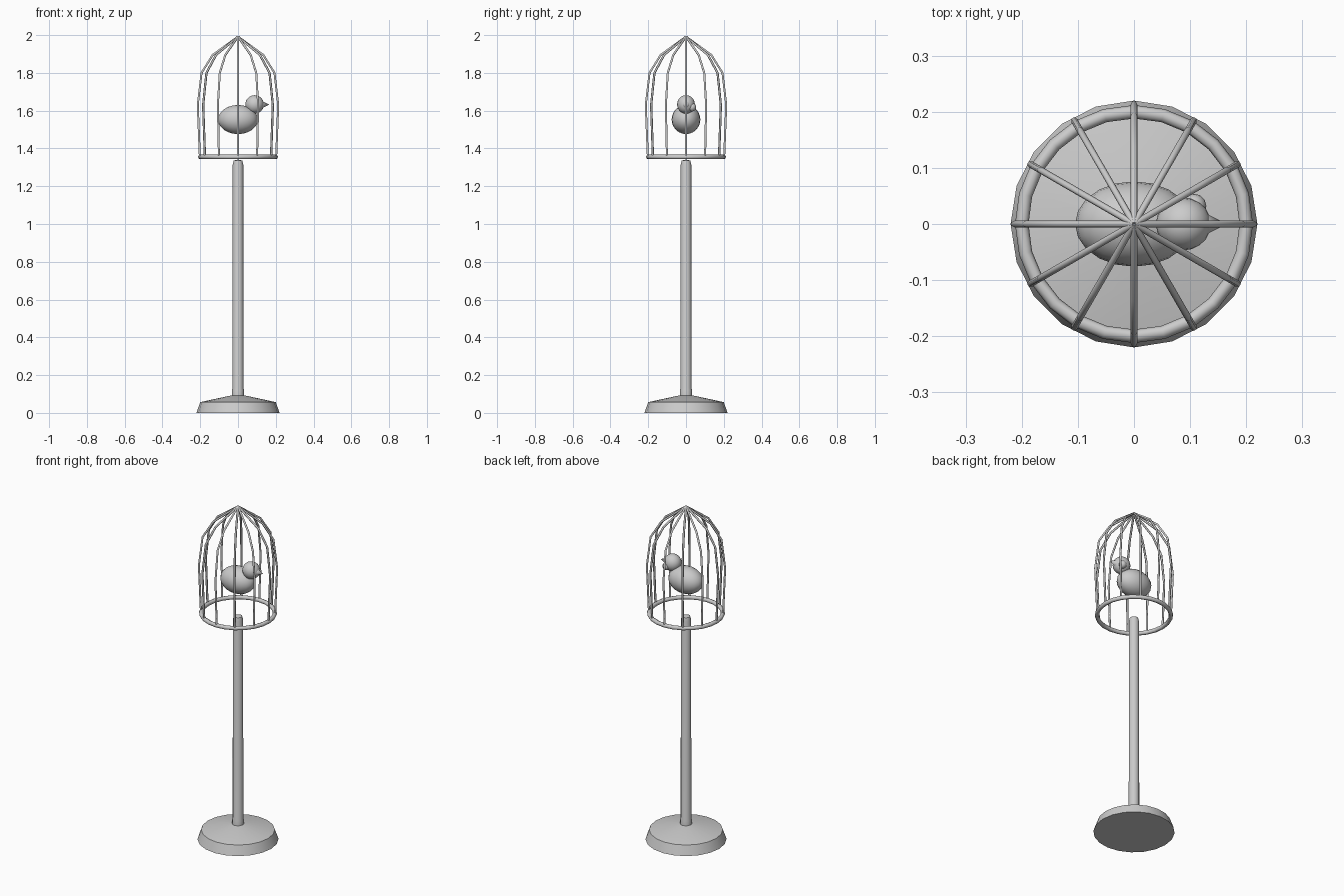
import bpy, bmesh
from math import cos, sin, pi, radians

if "Cube" in bpy.data.objects:
    bpy.data.objects.remove(bpy.data.objects["Cube"])


def smooth(obj, angle=35):
    bpy.ops.object.select_all(action='DESELECT')
    obj.select_set(True)
    bpy.context.view_layer.objects.active = obj
    bpy.ops.object.shade_smooth_by_angle(angle=radians(angle))


def lathe(name, profile, sides):
    """Revolve (radius, z) points around z; zero radius makes a pole point."""
    bm = bmesh.new()
    verts = [bm.verts.new((r, 0, z)) for r, z in profile]
    edges = [bm.edges.new(p) for p in zip(verts, verts[1:])]
    bmesh.ops.spin(bm, geom=verts + edges, cent=(0, 0, 0), axis=(0, 0, 1),
                   angle=2 * pi, steps=sides)
    bmesh.ops.remove_doubles(bm, verts=bm.verts, dist=1e-5)
    bmesh.ops.recalc_face_normals(bm, faces=bm.faces)
    mesh = bpy.data.meshes.new(name)
    bm.to_mesh(mesh)
    bm.free()
    obj = bpy.data.objects.new(name, mesh)
    bpy.context.collection.objects.link(obj)
    smooth(obj)


def ball(name, loc, size, segments=20, rings=12):
    bpy.ops.mesh.primitive_uv_sphere_add(segments=segments, ring_count=rings, radius=1, location=loc)
    obj = bpy.context.object
    obj.name = name
    obj.scale = size
    smooth(obj, 60)


# Stand: weighted foot and post with a bevelled top
lathe("foot", [(0, 0), (0.22, 0), (0.2, 0.057), (0.028, 0.094), (0, 0.094)], 20)
lathe("post", [(0, 0.08), (0.032, 0.08), (0.032, 0.12), (0.029, 0.13), (0.028, 1.315),
               (0.023, 1.335), (0, 1.342)], 12)

# Cage bottom ring
bpy.ops.mesh.primitive_torus_add(major_radius=0.2, minor_radius=0.012, major_segments=24,
                                 minor_segments=8, location=(0, 0, 1.355))
bpy.context.object.name = "cage_ring"
smooth(bpy.context.object, 60)

# Cage bars: twelve bent wires meeting at the top
path = [(0.202, 1.355), (0.213, 1.63), (0.193, 1.8), (0.134, 1.895), (0, 1.992)]
curve = bpy.data.curves.new("cage_bars", 'CURVE')
curve.dimensions = '3D'
curve.bevel_depth = 0.006
curve.bevel_resolution = 1
curve.use_fill_caps = True
for i in range(12):
    a = i * pi / 6
    spline = curve.splines.new('POLY')
    spline.points.add(len(path) - 1)
    for p, (r, z) in zip(spline.points, path):
        p.co = (r * cos(a), r * sin(a), z, 1)
bars = bpy.data.objects.new("cage_bars", curve)
bpy.context.collection.objects.link(bars)

# Bird
ball("bird_body", (0, 0, 1.553), (0.105, 0.076, 0.077))
ball("bird_head", (0.088, 0, 1.633), (0.049, 0.047, 0.049))
ball("bird_eye", (0.107, 0.032, 1.618), (0.022, 0.022, 0.022), 12, 8)
bpy.ops.mesh.primitive_cone_add(vertices=12, radius1=0.02, radius2=0, depth=0.04,
                                location=(0.146, 0, 1.632), rotation=(0, pi / 2, 0))
bpy.context.object.name = "bird_beak"
smooth(bpy.context.object, 50)
